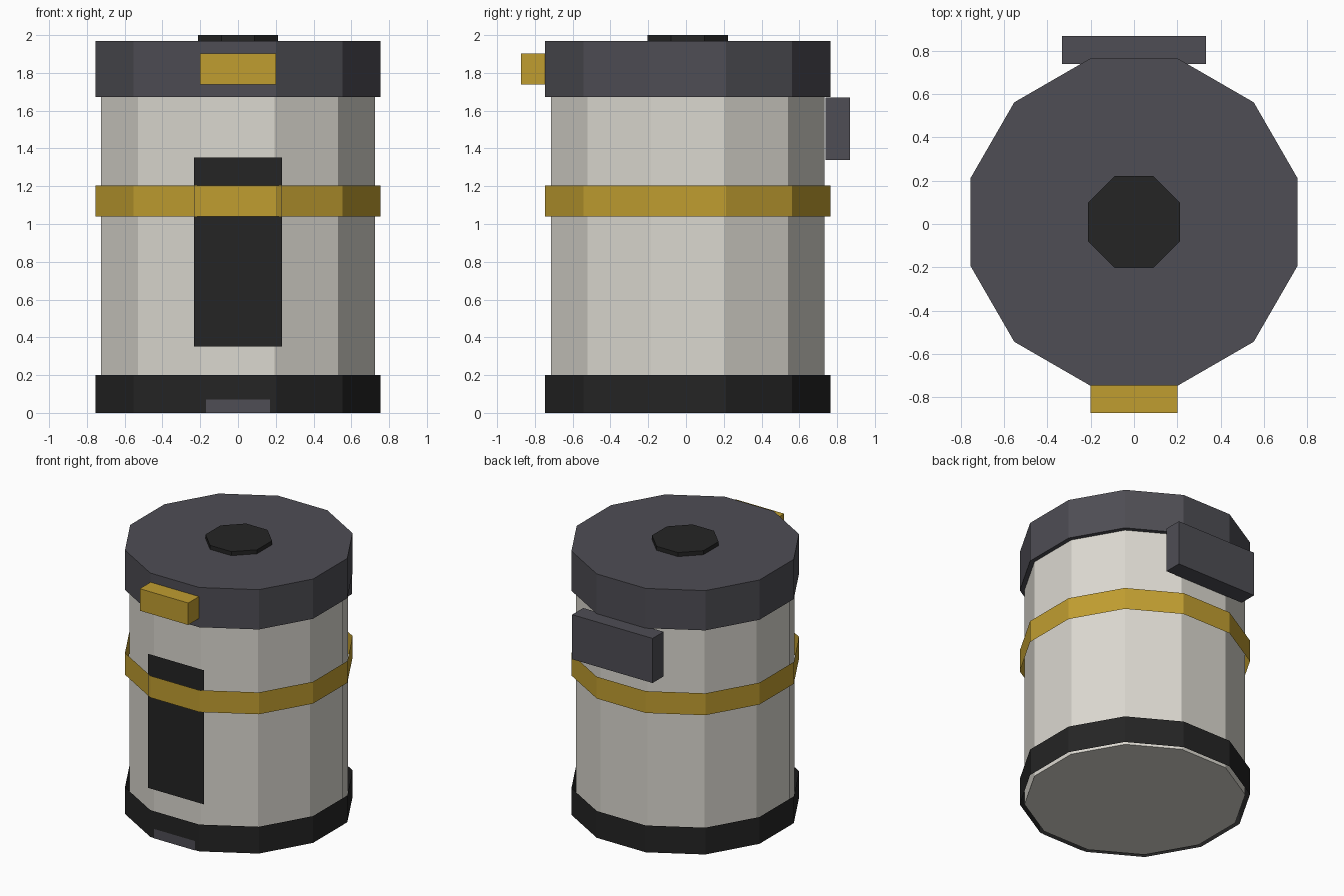
import bpy
from math import pi, cos

cube = bpy.data.objects.get("Cube")
if cube:
    bpy.data.objects.remove(cube, do_unlink=True)

CENTRE_Y = 0.009  # axis of the canister


def material(name, r, g, b):
    m = bpy.data.materials.new(name)
    m.use_nodes = True
    m.diffuse_color = (r, g, b, 1)
    bsdf = m.node_tree.nodes["Principled BSDF"]
    bsdf.inputs["Base Color"].default_value = (r, g, b, 1)
    bsdf.inputs["Roughness"].default_value = 0.7
    return m


off_white = material("off white", 0.71, 0.69, 0.63)
gold = material("gold", 0.53, 0.34, 0.03)
dark_grey = material("dark grey", 0.077, 0.075, 0.089)
black = material("black", 0.018, 0.018, 0.018)


def finish(name, mat):
    ob = bpy.context.object
    ob.name = ob.data.name = name
    ob.data.materials.append(mat)
    bpy.ops.object.transform_apply(location=False, rotation=True, scale=True)
    return ob


def prism(name, mat, sides, flat_radius, z0, z1, capped=True):
    """Upright prism with a flat side to the front; flat_radius reaches the flats."""
    bpy.ops.mesh.primitive_cylinder_add(
        vertices=sides, radius=flat_radius / cos(pi / sides), depth=z1 - z0,
        end_fill_type='NGON' if capped else 'NOTHING',
        location=(0, CENTRE_Y, (z0 + z1) / 2), rotation=(0, 0, pi / sides))
    return finish(name, mat)


def box(name, mat, width, y0, y1, z0, z1):
    bpy.ops.mesh.primitive_cube_add(size=1, location=(0, (y0 + y1) / 2, (z0 + z1) / 2))
    bpy.context.object.scale = (width, y1 - y0, z1 - z0)
    return finish(name, mat)


def front_plate(name, mat, width, y, z0, z1):
    """Flat sheet facing the front."""
    bpy.ops.mesh.primitive_plane_add(size=1, location=(0, y, (z0 + z1) / 2),
                                     rotation=(pi / 2, 0, 0))
    bpy.context.object.scale = (width, z1 - z0, 1)
    return finish(name, mat)


# Canister body and its lid
prism("body", off_white, 12, 0.724, 0, 1.70)
prism("lid", dark_grey, 12, 0.755, 1.673, 1.97)
prism("lid_button", black, 8, 0.213, 1.96, 2.0)

# Open bands standing slightly off the body
prism("base_band", black, 12, 0.755, 0, 0.2, capped=False)
prism("middle_band", gold, 12, 0.755, 1.04, 1.203, capped=False)

# Front latch and back hinge
box("latch", gold, 0.4, -0.873, -0.74, 1.738, 1.902)
box("hinge", dark_grey, 0.664, 0.738, 0.868, 1.338, 1.671)

# Thin plates on the front
front_plate("front_panel", black, 0.464, -0.73, 0.352, 1.353)
front_plate("base_plate", dark_grey, 0.34, -0.75, 0, 0.07)
